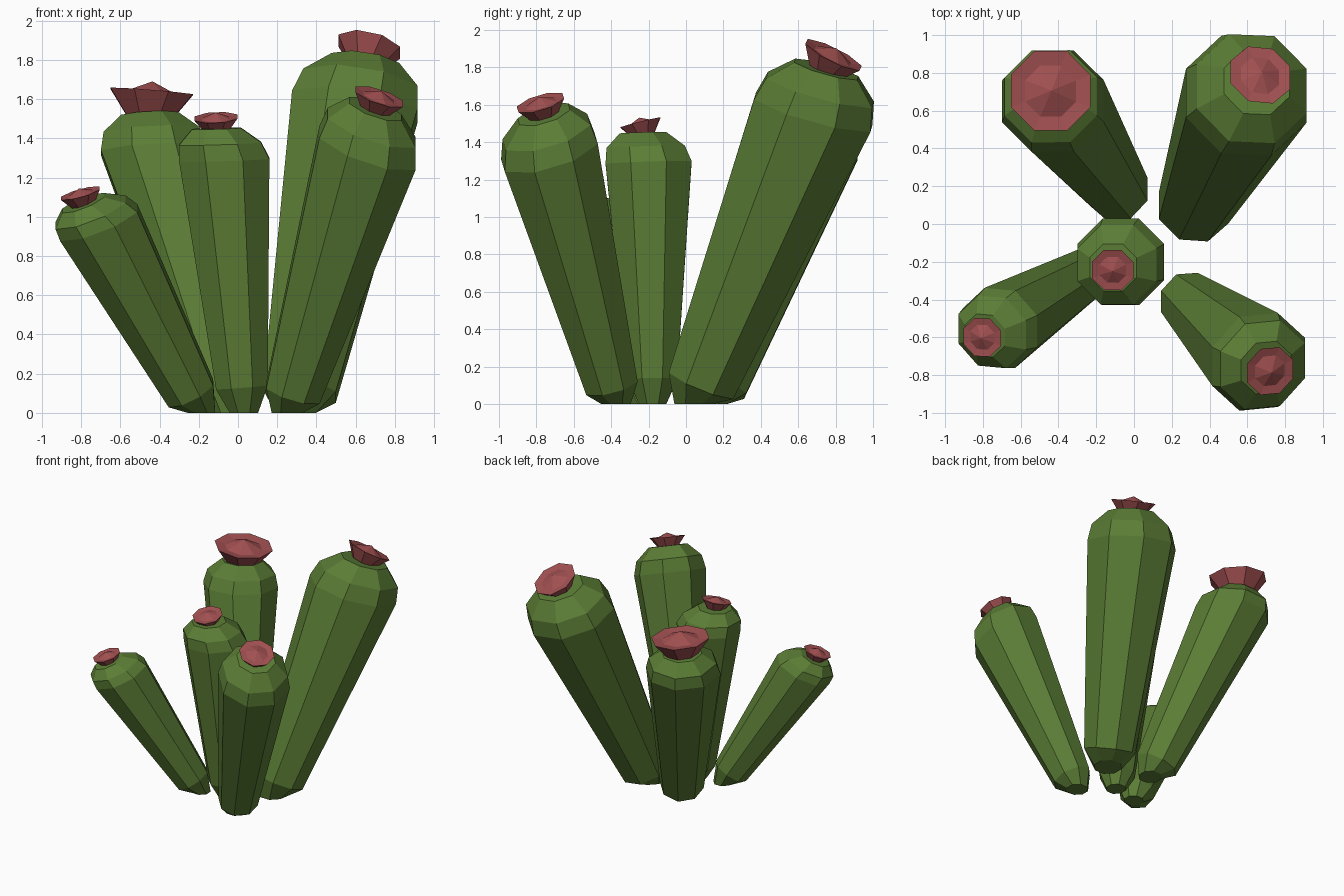
import bpy, bmesh, math
from mathutils import Vector

if "Cube" in bpy.data.objects:
    bpy.data.objects.remove(bpy.data.objects["Cube"])

SIDES = 8


def material(name, rgb):
    m = bpy.data.materials.new(name)
    m.diffuse_color = (*rgb, 1)
    m.use_nodes = True
    m.node_tree.nodes["Principled BSDF"].inputs["Base Color"].default_value = m.diffuse_color
    return m


GREEN = material("cactus green", (0.105, 0.205, 0.036))
RED = material("flower red", (0.36, 0.08, 0.082))


def ring(bm, centre, radius, normal):
    """Octagon of vertices facing along normal."""
    n = Vector(normal).normalized()
    u = (Vector((1, 0, 0)) - n * n.x).normalized()
    v = n.cross(u)
    out = []
    for i in range(SIDES):
        a = 2 * math.pi * (i + 0.5) / SIDES
        p = Vector(centre) + (u * math.cos(a) + v * math.sin(a)) * radius
        p.z = max(p.z, 0)
        out.append(bm.verts.new(p))
    return out


def loft(name, rings, mat, apex=None):
    """Skin a list of (centre, radius, normal) rings; close with a cap or a peak."""
    bm = bmesh.new()
    loops = [ring(bm, *r) for r in rings]
    bm.faces.new(loops[0][::-1])
    for a, b in zip(loops, loops[1:]):
        for i in range(SIDES):
            j = (i + 1) % SIDES
            bm.faces.new((a[i], a[j], b[j], b[i]))
    top = loops[-1]
    if apex is None:
        bm.faces.new(top)
    else:
        tip = bm.verts.new(apex)
        for i in range(SIDES):
            bm.faces.new((top[i], top[(i + 1) % SIDES], tip))
    bmesh.ops.recalc_face_normals(bm, faces=bm.faces)
    me = bpy.data.meshes.new(name)
    bm.to_mesh(me)
    bm.free()
    me.materials.append(mat)
    bpy.context.collection.objects.link(bpy.data.objects.new(name, me))


def cactus(name, foot, foot_r, wide, wide_r, tilt, cap, flower_r, flower_tilt):
    foot, wide, cap = Vector(foot), Vector(wide), Vector(cap)
    axis = (wide - foot).normalized()
    n = Vector((*tilt, 1)).normalized()
    k = 1.06
    ground = foot - axis * (foot.z / axis.z)
    # tapering column with a rounded shoulder
    loft(name + "_stem", [
        (ground, foot_r * 0.58, (0, 0, 1)),
        (foot, foot_r * k, axis),
        (wide, wide_r * k, n),
        (wide.lerp(cap, 0.52), wide_r * k * 0.91, n),
        (cap, wide_r * k * 0.54, n)], GREEN)
    # flared flower with a low central peak
    f = Vector((*flower_tilt, 1)).normalized()
    b = cap - f * 0.01
    loft(name + "_flower", [
        (b, flower_r * 0.6, f),
        (b + f * flower_r * 0.60, flower_r * k, f),
        (b + f * flower_r * 0.55, flower_r * 0.68, f)], RED,
        b + f * flower_r * 0.84)


cactus("front_left", (-0.24, -0.26, 0.10), 0.13, (-0.71, -0.55, 0.97), 0.215,
       (-0.40, -0.25), (-0.79, -0.59, 1.07), 0.105, (-0.28, -0.2))
cactus("centre", (0.02, -0.18, 0.13), 0.135, (-0.07, -0.20, 1.29), 0.235,
       (-0.03, -0.03), (-0.11, -0.23, 1.45), 0.112, (-0.05, -0.25))
cactus("back_left", (-0.08, 0.17, 0.10), 0.16, (-0.43, 0.65, 1.34), 0.275,
       (-0.05, 0.12), (-0.45, 0.70, 1.52), 0.215, (0.08, 0.04))
cactus("front_right", (0.28, -0.40, 0.10), 0.145, (0.66, -0.73, 1.35), 0.265,
       (0.36, -0.30), (0.70, -0.76, 1.55), 0.13, (0.33, -0.30))
cactus("back_right", (0.315, 0.085, 0.11), 0.19, (0.595, 0.68, 1.56), 0.33,
       (0.16, 0.28), (0.65, 0.75, 1.79), 0.165, (0.25, 0.50))
